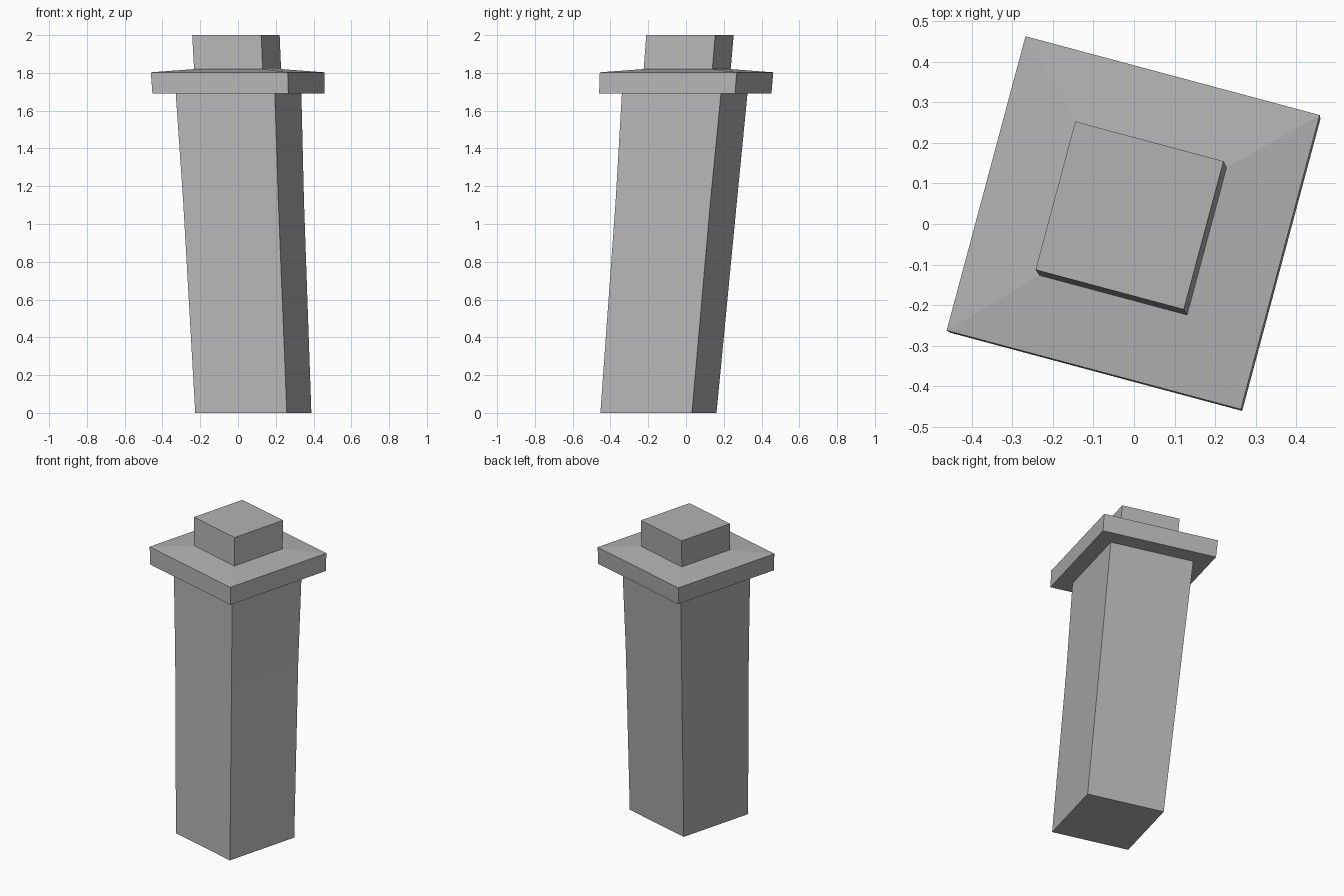
import bpy, bmesh, math

cube = bpy.data.objects.get("Cube")
if cube:
    bpy.data.objects.remove(cube, do_unlink=True)

stone = bpy.data.materials.new("grey_stone")
stone.use_nodes = True
colour = (0.45, 0.45, 0.45, 1)
stone.diffuse_color = colour
stone.node_tree.nodes["Principled BSDF"].inputs["Base Color"].default_value = colour

TWIST = math.radians(-15)


def loft(name, sections, worn=()):
    """Skin square sections (x, y, z, side); worn maps (section, corner) pairs to an inset."""
    bm = bmesh.new()
    rings = []
    for s, (x, y, z, side) in enumerate(sections):
        ring = []
        for c in range(4):
            r = side / math.sqrt(2) - dict(worn).get((s, c), 0)
            a = TWIST + math.radians(45 + 90 * c)
            ring.append(bm.verts.new((x + r * math.cos(a), y + r * math.sin(a), z)))
        rings.append(ring)
    for low, high in zip(rings, rings[1:]):
        for c in range(4):
            n = (c + 1) % 4
            bm.faces.new((low[c], low[n], high[n], high[c]))
    bm.faces.new(rings[0][::-1])
    bm.faces.new(rings[-1])
    mesh = bpy.data.meshes.new(name)
    bm.to_mesh(mesh)
    bm.free()
    mesh.materials.append(stone)
    obj = bpy.data.objects.new(name, mesh)
    bpy.context.collection.objects.link(obj)
    return obj


# Leaning shaft, slightly worn at three corners
loft("shaft", [(0.081, -0.146, 0, 0.502),
               (0.03, -0.055, 1.12, 0.53),
               (0.003, -0.007, 1.69, 0.543)],
     worn={(1, 0): 0.006, (1, 2): 0.005, (1, 3): 0.008})

# Overhanging slab with a shallow sloped top
loft("cap_slab", [(0.003, -0.004, 1.69, 0.745),
                  (-0.002, 0.003, 1.803, 0.75),
                  (-0.002, 0.006, 1.82, 0.376)])

# Small block on top
loft("top_block", [(-0.002, 0.006, 1.815, 0.376),
                   (-0.011, 0.021, 2, 0.378)])
